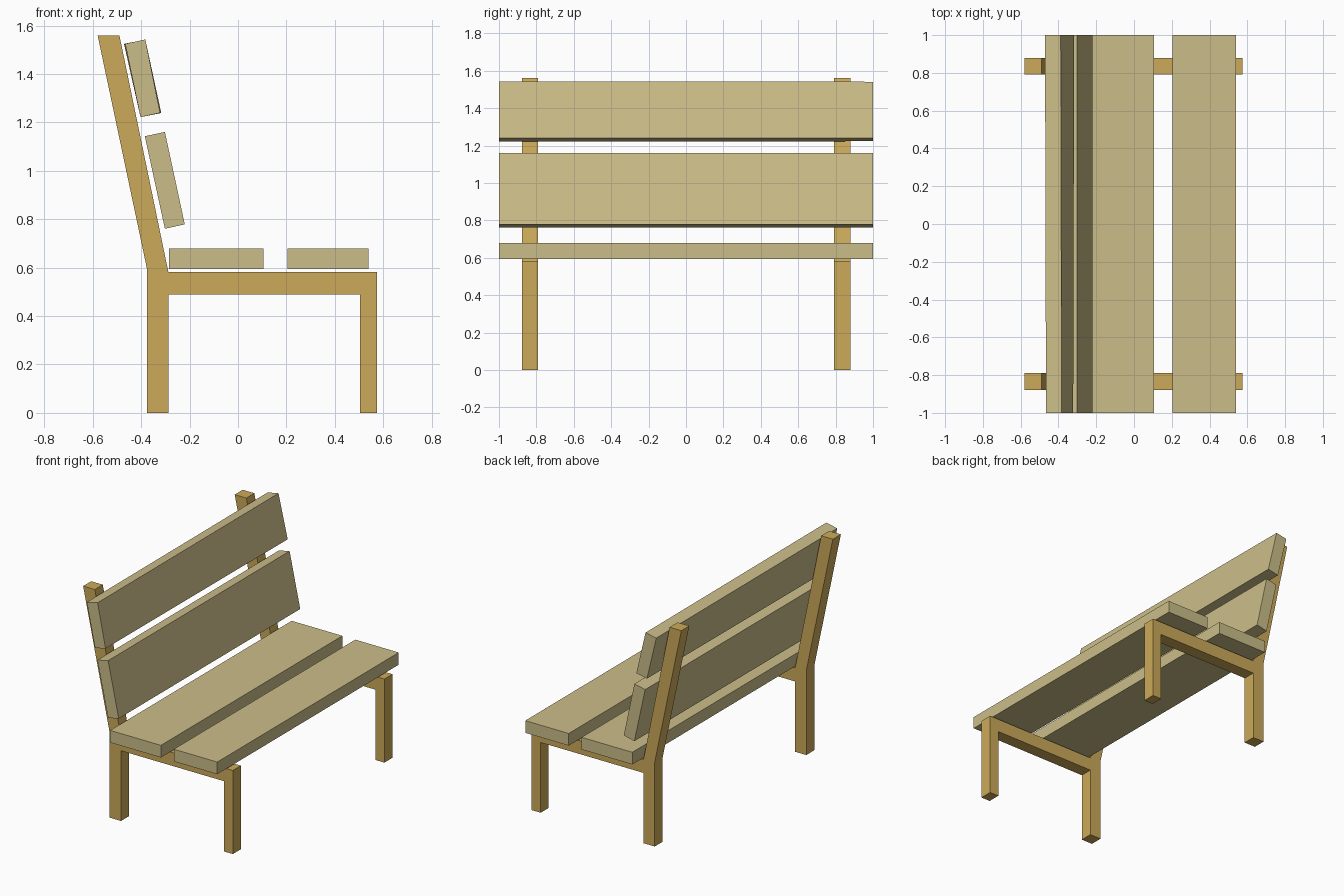
import bpy, bmesh

cube = bpy.data.objects.get("Cube")
if cube:
    bpy.data.objects.remove(cube, do_unlink=True)


def make_material(name, rgb):
    mat = bpy.data.materials.new(name)
    mat.use_nodes = True
    color = (*rgb, 1.0)
    mat.diffuse_color = color
    mat.node_tree.nodes["Principled BSDF"].inputs["Base Color"].default_value = color
    return mat


def extrude_profile(name, near, y0, y1, mat, far=None):
    """Solid between an (x, z) outline at y0 and a matching one at y1."""
    bm = bmesh.new()
    a = [bm.verts.new((x, y0, z)) for x, z in near]
    b = [bm.verts.new((x, y1, z)) for x, z in far or near]
    bm.faces.new(a)
    bm.faces.new(b[::-1])
    for i in range(len(a)):
        j = (i + 1) % len(a)
        bm.faces.new((a[j], a[i], b[i], b[j]))
    bmesh.ops.recalc_face_normals(bm, faces=bm.faces)
    mesh = bpy.data.meshes.new(name)
    bm.to_mesh(mesh)
    bm.free()
    mesh.materials.append(mat)
    obj = bpy.data.objects.new(name, mesh)
    bpy.context.collection.objects.link(obj)
    return obj


def box(x0, x1, z0, z1):
    return [(x0, z0), (x1, z0), (x1, z1), (x0, z1)]


frame_wood = make_material("golden frame wood", (0.60, 0.40, 0.10))
slat_wood = make_material("pale slat wood", (0.60, 0.51, 0.25))

# End frames: rear leg with leaning back post, seat rail and front leg
frame = [(-0.375, 0), (-0.288, 0), (-0.288, 0.49), (0.505, 0.49), (0.505, 0),
         (0.575, 0), (0.575, 0.583), (-0.288, 0.583), (-0.49, 1.56),
         (-0.58, 1.56), (-0.375, 0.59)]
for side, y in (("right", -0.834), ("left", 0.836)):
    extrude_profile(side + "_end_frame", frame, y - 0.044, y + 0.044, frame_wood)

# Seat slats
extrude_profile("rear_seat_slat", box(-0.286, 0.105, 0.594, 0.679), -1, 1, slat_wood)
extrude_profile("front_seat_slat", box(0.205, 0.54, 0.594, 0.679), -1, 1, slat_wood)

# Backrest slats, the upper one very slightly twisted along its length
lower = [(-0.302, 0.761), (-0.22, 0.779), (-0.302, 1.161), (-0.385, 1.143)]
upper = [(-0.403, 1.222), (-0.322, 1.24), (-0.383, 1.543), (-0.466, 1.525)]
upper_far = [(-0.399, 1.223), (-0.317, 1.239), (-0.388, 1.541), (-0.471, 1.525)]
extrude_profile("lower_back_slat", lower, -1, 1, slat_wood)
extrude_profile("upper_back_slat", upper, -1, 1, slat_wood, upper_far)
